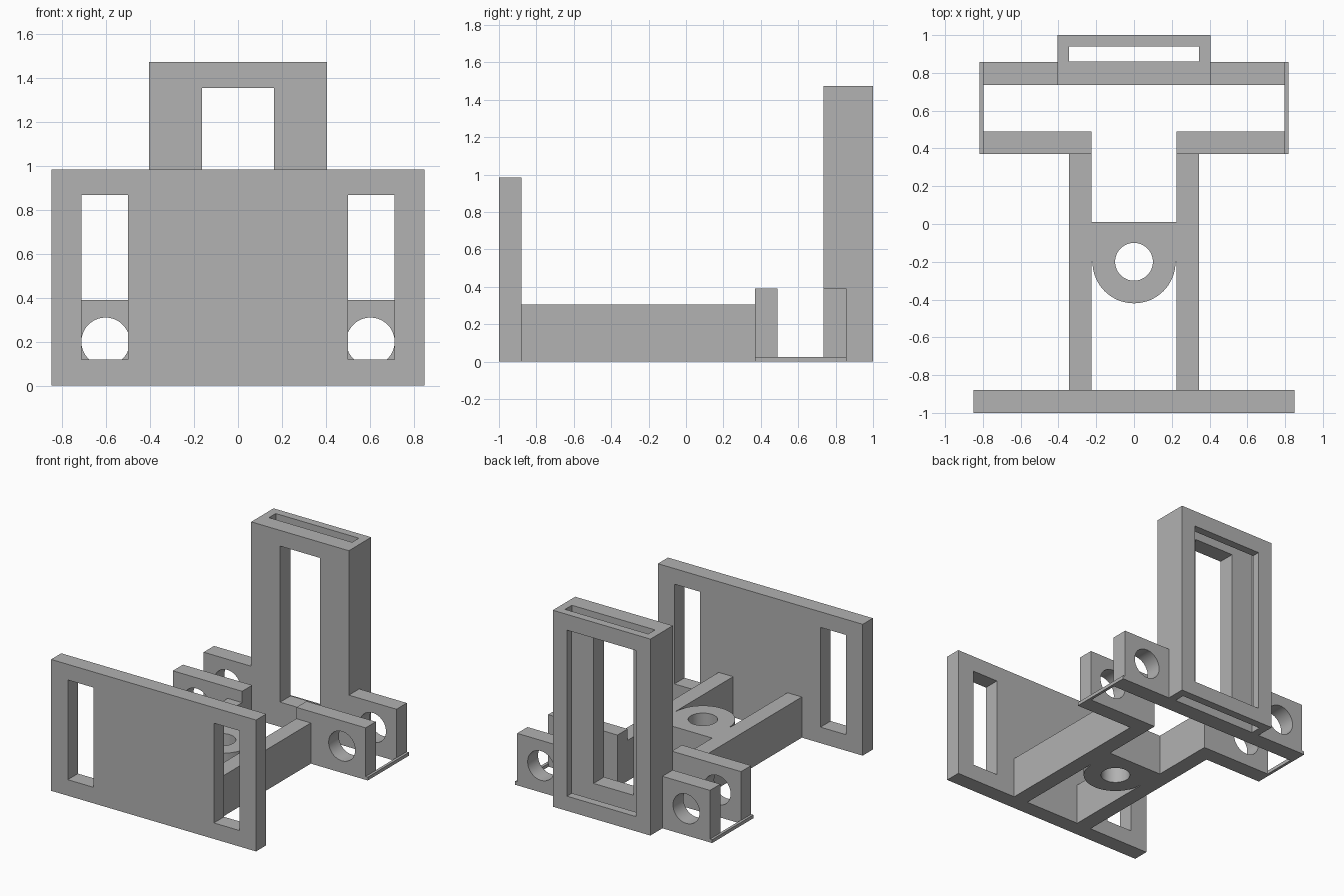
import bpy, bmesh, math
from mathutils import Matrix, Vector

cube = bpy.data.objects.get("Cube")
if cube:
    bpy.data.objects.remove(cube, do_unlink=True)

GREY = (0.445, 0.445, 0.445, 1)
grey = bpy.data.materials.new("matte grey")
grey.use_nodes = True
grey.diffuse_color = GREY
grey.node_tree.nodes["Principled BSDF"].inputs["Base Color"].default_value = GREY


def add_object(name, bm):
    bmesh.ops.recalc_face_normals(bm, faces=bm.faces)
    mesh = bpy.data.meshes.new(name)
    bm.to_mesh(mesh)
    bm.free()
    mesh.materials.append(grey)
    obj = bpy.data.objects.new(name, mesh)
    bpy.context.collection.objects.link(obj)
    return obj


def box(name, x, y, z):
    """Box from three (min, max) ranges."""
    lo, hi = Vector((x[0], y[0], z[0])), Vector((x[1], y[1], z[1]))
    bm = bmesh.new()
    bmesh.ops.create_cube(bm, size=1, matrix=Matrix.Translation((lo + hi) / 2)
                          @ Matrix.Diagonal((hi - lo).to_4d()))
    return add_object(name, bm)


def rod(name, centre, radius, depth, axis):
    bm = bmesh.new()
    turn = Matrix.Rotation(math.pi / 2, 4, 'X') if axis == 'Y' else Matrix()
    bmesh.ops.create_cone(bm, cap_ends=True, segments=64, radius1=radius,
                          radius2=radius, depth=depth,
                          matrix=Matrix.Translation(centre) @ turn)
    return add_object(name, bm)


def cut(obj, *cutters):
    """Subtract the cutters, bake the result and drop the cutters."""
    for c in cutters:
        c.hide_render = True
        mod = obj.modifiers.new("cut", 'BOOLEAN')
        mod.operation, mod.solver, mod.object = 'DIFFERENCE', 'EXACT', c
    graph = bpy.context.evaluated_depsgraph_get()
    baked = bpy.data.meshes.new_from_object(obj.evaluated_get(graph))
    obj.modifiers.clear()
    obj.data = baked
    for c in cutters:
        bpy.data.objects.remove(c, do_unlink=True)


def smooth(obj):
    bpy.ops.object.select_all(action='DESELECT')
    obj.select_set(True)
    bpy.context.view_layer.objects.active = obj
    bpy.ops.object.shade_smooth_by_angle(angle=math.radians(30))


SIDES = (("left", 1), ("right", -1))


def span(side, a, b):
    return tuple(sorted((side * a, side * b)))


# Front plate with two tall slots
plate = box("front_plate", (-0.85, 0.85), (-1, -0.88), (0, 0.985))
cut(plate, *[box("slot_cutter", span(s, 0.5, 0.712), (-1.1, -0.8), (0.12, 0.868))
             for _, s in SIDES])

# Rails, shaft brackets and thin tie strips on each side
for label, s in SIDES:
    box(label + "_rail", span(s, 0.225, 0.345), (-0.88, 0.37), (0, 0.305))
    box(label + "_tie_strip", span(s, 0.797, 0.818), (0.37, 0.858), (0, 0.025))
    for place, inner, y in (("front", 0.225, (0.37, 0.49)),
                            ("rear", 0.405, (0.735, 0.858))):
        bracket = box(f"{label}_{place}_bracket", span(s, inner, 0.8), y, (0, 0.39))
        cut(bracket, rod("hole_cutter", (s * 0.603, sum(y) / 2, 0.2), 0.11, 0.4, 'Y'))
        smooth(bracket)

# Centre boss: square at the back, half round at the front, bored through
bm = bmesh.new()
outline = [(0.225, 0.01), (-0.225, 0.01)]
for i in range(33):
    a = math.pi * (1 + i / 32)
    outline.append((0.22 * math.cos(a), -0.2 + 0.22 * math.sin(a)))
outline.insert(2, (-0.225, -0.2))
outline.append((0.225, -0.2))
base = bm.faces.new([bm.verts.new((x, y, 0)) for x, y in outline])
walls = bmesh.ops.extrude_face_region(bm, geom=[base], use_keep_orig=True)
bmesh.ops.translate(bm, vec=(0, 0, 0.305),
                    verts=[v for v in walls["geom"] if isinstance(v, bmesh.types.BMVert)])
boss = add_object("centre_boss", bm)
cut(boss, rod("bore_cutter", (0, -0.2, 0.15), 0.1, 1, 'Z'))
smooth(boss)

# Rear tower: open vertical slot, narrow front window, wide back window
tower = box("rear_tower", (-0.405, 0.405), (0.735, 1), (0, 1.473))
cut(tower,
    box("slot_cutter", (-0.345, 0.345), (0.86, 0.94), (-0.1, 1.6)),
    box("front_window_cutter", (-0.165, 0.165), (0.6, 0.9), (0.185, 1.355)),
    box("back_window_cutter", (-0.287, 0.287), (0.9, 1.1), (0.11, 1.355)))
